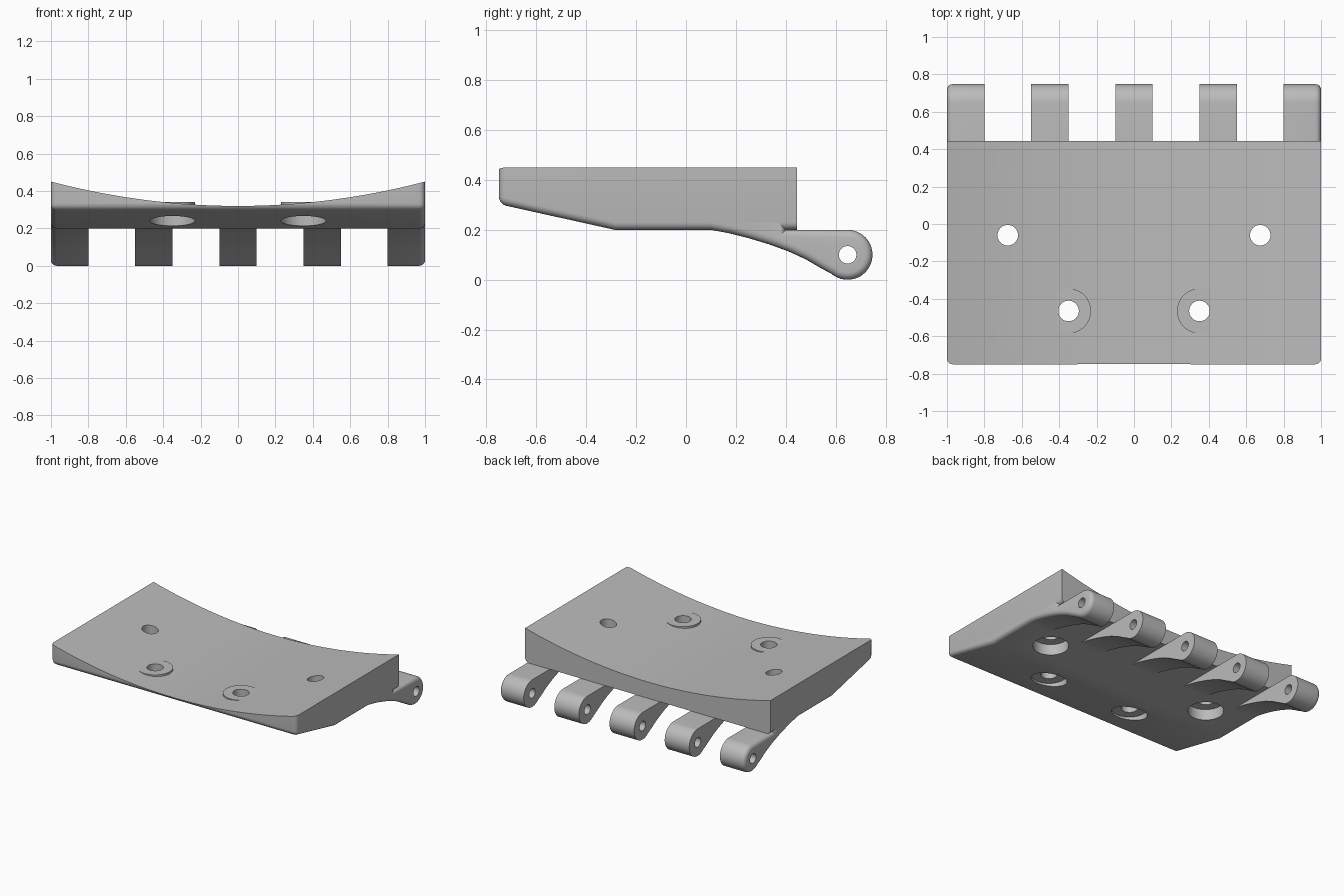
import bpy, bmesh
from math import sin, cos, pi, radians
from mathutils import Matrix

if "Cube" in bpy.data.objects:
    bpy.data.objects.remove(bpy.data.objects["Cube"])

grey = bpy.data.materials.new("plain grey")
grey.use_nodes = True
colour = (0.5, 0.5, 0.5, 1)
grey.diffuse_color = colour
grey.node_tree.nodes["Principled BSDF"].inputs["Base Color"].default_value = colour


def make(name, bm):
    bmesh.ops.recalc_face_normals(bm, faces=bm.faces)
    mesh = bpy.data.meshes.new(name)
    bm.to_mesh(mesh)
    bm.free()
    mesh.materials.append(grey)
    obj = bpy.data.objects.new(name, mesh)
    bpy.context.collection.objects.link(obj)
    return obj


def prism(profile, a, b, axis="X"):
    """Extrude a closed (horizontal, z) profile from a to b along an axis."""
    bm = bmesh.new()
    place = (lambda h, z, t: (t, h, z)) if axis == "X" else (lambda h, z, t: (h, t, z))
    ends = [[bm.verts.new(place(h, z, t)) for h, z in profile] for t in (a, b)]
    for ring in ends:
        bm.faces.new(ring)
    n = len(profile)
    for i in range(n):
        j = (i + 1) % n
        bm.faces.new((ends[0][i], ends[0][j], ends[1][j], ends[1][i]))
    bmesh.ops.recalc_face_normals(bm, faces=bm.faces)
    return bm


def round_edges(bm, rule, radius=0.03):
    chosen = [e for e in bm.edges if rule((e.verts[0].co + e.verts[1].co) / 2)]
    bmesh.ops.bevel(bm, geom=chosen, offset=radius, segments=5, profile=0.5,
                    affect="EDGES", clamp_overlap=True)


def cylinder(name, radius, low, high, x=0, y=0, turn=None):
    bm = bmesh.new()
    bmesh.ops.create_cone(bm, cap_ends=True, segments=48, radius1=radius,
                          radius2=radius, depth=high - low,
                          matrix=Matrix.Translation((0, 0, (low + high) / 2)))
    if turn:
        bm.transform(turn)
    bm.transform(Matrix.Translation((x, y, 0)))
    return make(name, bm)


def cut(obj, cutter):
    cutter.hide_render = True
    mod = obj.modifiers.new("cut", "BOOLEAN")
    mod.operation, mod.solver, mod.object = "DIFFERENCE", "EXACT", cutter
    bpy.context.view_layer.objects.active = obj
    bpy.ops.object.modifier_apply(modifier=mod.name)
    bpy.data.objects.remove(cutter)


def smooth(obj):
    bpy.ops.object.select_all(action="DESELECT")
    obj.select_set(True)
    bpy.context.view_layer.objects.active = obj
    bpy.ops.object.shade_smooth_by_angle(angle=radians(30))


# Plate with a ramped underside and rounded lower, front and corner edges
bm = prism([(-0.75, 0.5), (-0.75, 0.303), (-0.285, 0.2), (0.445, 0.2), (0.445, 0.5)], -1, 1)
round_edges(bm, lambda m: m.z < 0.49 and m.y < 0.44 and (abs(m.x) > 0.99 or m.y < -0.74))
plate = make("plate", bm)

# Dished top surface
steps = [-1.1 + 2.2 * i / 44 for i in range(45)]
dish = [(x, 0.32 + 0.13 * x * x) for x in steps] + [(1.1, 0.8), (-1.1, 0.8)]
cut(plate, make("dish_cutter", prism(dish, -1, 1, "Y")))

# Counterbored screw holes, with low bosses around the front pair
bosses = []
for side, label in ((1, "left"), (-1, "right")):
    for x, y, has_boss in ((0.675, -0.06, False), (0.35, -0.465, True)):
        cut(plate, cylinder("bore_cutter", 0.12, 0.1, 0.28, side * x, y))
        cut(plate, cylinder("screw_cutter", 0.055, 0.15, 0.6, side * x, y))
        if has_boss:
            boss = cylinder("screw_boss_" + label, 0.12, 0.3, 0.342, side * x, y)
            cut(boss, cylinder("screw_cutter", 0.055, 0.15, 0.6, side * x, y))
            bosses.append(boss)

# Hinge arm outline: swept underside, round end, flat top, root inside the plate
PIN_Y, PIN_Z, R = 0.648, 0.1, 0.1
arm = [(0.05, 0.2), (0.1, 0.2), (0.17, 0.187), (0.25, 0.167), (0.33, 0.143),
       (0.41, 0.114), (0.48, 0.082), (0.54, 0.047)]
arm += [(PIN_Y + R * cos(t), PIN_Z + R * sin(t))
        for t in (radians(-130 + 220 * i / 28) for i in range(29))]
arm += [(0.40, 0.2), (0.40, 0.26), (0.05, 0.26)]

# Five hinge knuckles; the outermost two are rounded on their outer side
knuckles = []
sideways = Matrix.Translation((0, 0, PIN_Z)) @ Matrix.Rotation(pi / 2, 4, "Y")
for i in range(5):
    x = (i - 2) * 0.45
    bm = prism(arm, x - 0.1, x + 0.1)
    if i in (0, 4):
        round_edges(bm, lambda m: abs(m.x) > 0.99)
    knuckle = make("hinge_knuckle_%d" % (i + 1), bm)
    cut(knuckle, cylinder("pin_cutter", 0.035, -0.2, 0.2, x, PIN_Y, sideways))
    knuckles.append(knuckle)

for obj in [plate] + bosses + knuckles:
    smooth(obj)
